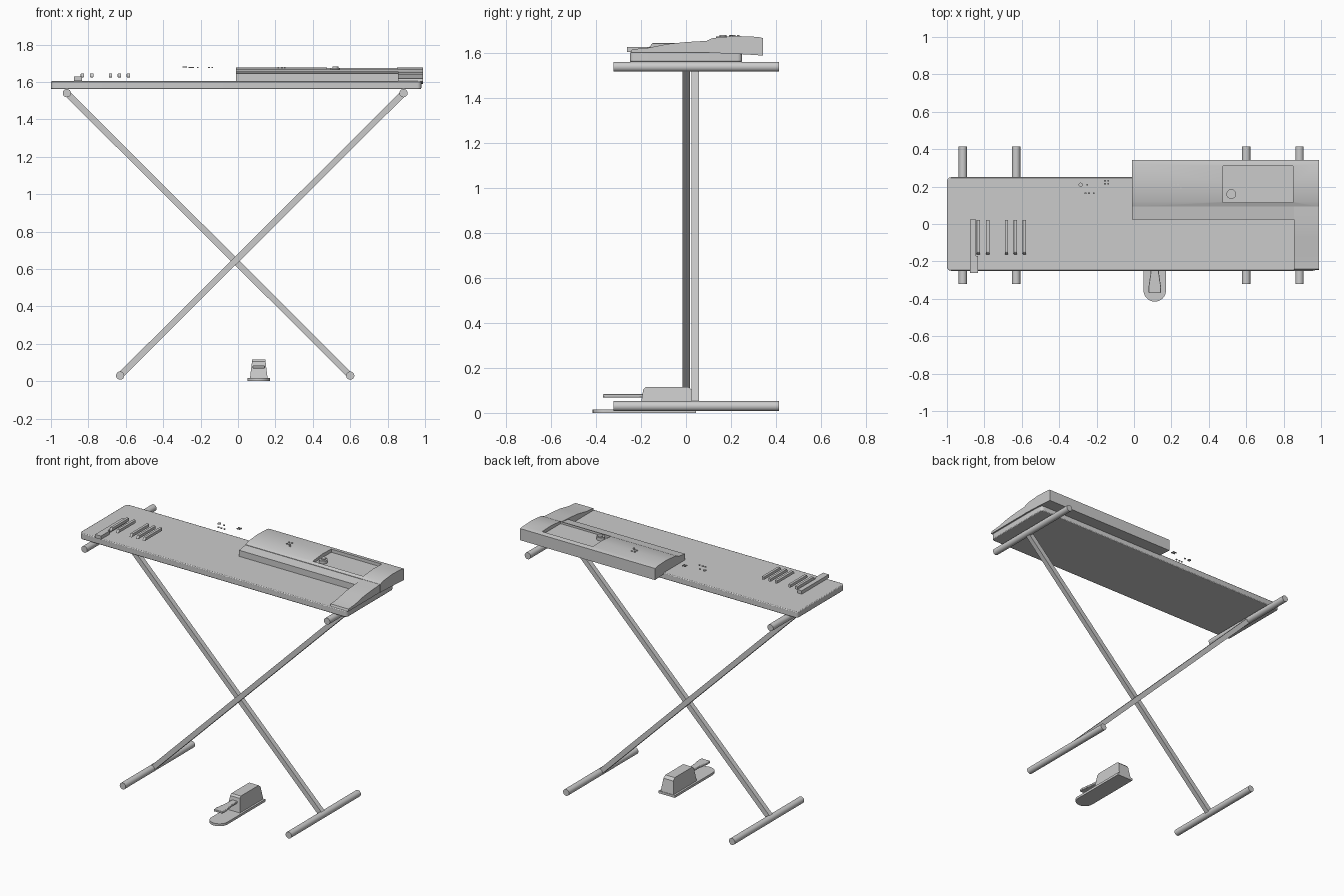
import bpy, bmesh, math
from mathutils import Vector

if "Cube" in bpy.data.objects:
    bpy.data.objects.remove(bpy.data.objects["Cube"])


def finish(name, bm, bevel=0.0, smooth=False):
    bmesh.ops.recalc_face_normals(bm, faces=bm.faces)
    me = bpy.data.meshes.new(name)
    bm.to_mesh(me)
    bm.free()
    ob = bpy.data.objects.new(name, me)
    bpy.context.collection.objects.link(ob)
    if bevel:
        m = ob.modifiers.new("bevel", 'BEVEL')
        m.width, m.segments = bevel, 2
    if smooth:
        bpy.ops.object.select_all(action='DESELECT')
        ob.select_set(True)
        bpy.context.view_layer.objects.active = ob
        bpy.ops.object.shade_smooth_by_angle(angle=math.radians(35))
    return ob


def prism(name, pts, a, b, axis='z', bevel=0.0, smooth=False, taper=None):
    """Extrude an outline: axis z uses (x, y) points, axis x uses (y, z) points."""
    bm = bmesh.new()

    def ring(h):
        return [bm.verts.new((h, p, q) if axis == 'x' else (p, q, h)) for p, q in pts]
    lo, hi = ring(a), ring(b)
    n = len(pts)
    bm.faces.new(lo[::-1])
    bm.faces.new(hi)
    for i in range(n):
        bm.faces.new((lo[i], lo[(i + 1) % n], hi[(i + 1) % n], hi[i]))
    if taper:
        taper(bm)
    return finish(name, bm, bevel, smooth)


def box(name, x0, x1, y0, y1, z0, z1, bevel=0.0):
    return prism(name, [(x0, y0), (x1, y0), (x1, y1), (x0, y1)], z0, z1, bevel=bevel)


def arc(cx, cy, r, a0, a1, n):
    return [(cx + r * math.cos(math.radians(a0 + (a1 - a0) * i / n)),
             cy + r * math.sin(math.radians(a0 + (a1 - a0) * i / n))) for i in range(n + 1)]


def strut(name, p, q, y, w):
    """Square bar between two (x, z) points."""
    d = (Vector(q) - Vector(p)).normalized()
    s = Vector((-d.y, d.x)) * w / 2
    p, q = Vector(p), Vector(q)
    bm = bmesh.new()
    rings = [[bm.verts.new((c.x, yy, c.y)) for c in (p - s, q - s, q + s, p + s)]
             for yy in (y - w / 2, y + w / 2)]
    bm.faces.new(rings[0])
    bm.faces.new(rings[1][::-1])
    for i in range(4):
        j = (i + 1) % 4
        bm.faces.new((rings[0][i], rings[0][j], rings[1][j], rings[1][i]))
    return finish(name, bm)


# Stand: four round crossbars and two crossed square struts
bars = {"top_bar_left": (-0.915, 1.54), "top_bar_right": (0.885, 1.54),
        "foot_bar_left": (-0.63, 0.03), "foot_bar_right": (0.60, 0.03)}
for name, (x, z) in bars.items():
    bpy.ops.mesh.primitive_cylinder_add(vertices=32, radius=0.022, depth=0.735,
                                        location=(x, 0.046, z), rotation=(math.pi / 2, 0, 0))
    bpy.context.object.name = name
    bpy.ops.object.shade_smooth_by_angle(angle=math.radians(35))
strut("strut_rising_right", bars["foot_bar_left"], bars["top_bar_right"], 0.001, 0.033)
strut("strut_rising_left", bars["foot_bar_right"], bars["top_bar_left"], 0.041, 0.033)

# Keyboard base board with rounded corners
r = 0.022
outline = (arc(0.98 - r, 0.25 - r, r, 0, 90, 5) + arc(-1 + r, 0.25 - r, r, 90, 180, 5)
           + arc(-1 + r, -0.25 + r, r, 180, 270, 5) + arc(0.98 - r, -0.25 + r, r, 270, 360, 5))
prism("base_board", outline, 1.562, 1.604, bevel=0.005, smooth=True)

# Rear control housing with a recessed display
housing = prism("control_housing",
                [(0.093, 1.603), (0.25, 1.596), (0.342, 1.59), (0.342, 1.668),
                 (0.32, 1.673), (0.22, 1.677), (0.12, 1.668), (0.093, 1.657)],
                -0.01, 0.99, 'x', smooth=True)
cutter = box("display_cutter", 0.475, 0.85, 0.115, 0.31, 1.652, 1.75)
cutter.hide_render = True
mod = housing.modifiers.new("display", 'BOOLEAN')
mod.operation, mod.object, mod.solver = 'DIFFERENCE', cutter, 'EXACT'
bpy.context.view_layer.objects.active = housing
bpy.ops.object.modifier_apply(modifier=mod.name)
bpy.data.objects.remove(cutter)

# Ledge in front of the housing, and the right end cheek
prism("key_ledge", [(0.025, 1.603), (0.1, 1.603), (0.1, 1.655), (0.025, 1.645)], -0.01, 0.86, 'x')
prism("right_cheek", [(-0.245, 1.603), (0.1, 1.603), (0.1, 1.656), (0.0, 1.65),
                      (-0.08, 1.642), (-0.17, 1.624), (-0.24, 1.618)], 0.855, 0.988, 'x', smooth=True)

# Knob and small buttons
for name, x, y, rad, z in (("dial", 0.52, 0.16, 0.026, 1.664), ("dial_cap", 0.52, 0.165, 0.016, 1.672),
                           ("round_button", -0.285, 0.21, 0.011, 1.679)):
    bpy.ops.mesh.primitive_cylinder_add(vertices=20, radius=rad, depth=0.02 if z < 1.675 else 0.005,
                                        location=(x, y, z))
    bpy.context.object.name = name
    bpy.ops.object.shade_smooth_by_angle(angle=math.radians(35))
for x, y in ((0.215, 0.235), (0.235, 0.235), (0.215, 0.21), (0.235, 0.21), (0.25, 0.195),
             (-0.25, 0.21), (-0.155, 0.23), (-0.138, 0.23), (-0.155, 0.215), (-0.138, 0.215),
             (-0.26, 0.165), (-0.24, 0.165), (-0.215, 0.165)):
    box("small_button", x - 0.005, x + 0.005, y - 0.004, y + 0.004, 1.675, 1.681)

# Five raised black keys and one white key
for x in (-0.832, -0.782, -0.682, -0.634, -0.586):
    prism("black_key", [(-0.165, 1.625), (0.022, 1.625), (0.022, 1.645), (-0.15, 1.645)],
          x - 0.009, x + 0.009, 'x', bevel=0.002)
prism("white_key", [(-0.876, 0.025), (-0.845, 0.025), (-0.845, -0.17), (-0.833, -0.17),
                    (-0.833, -0.262), (-0.876, -0.262)], 1.606, 1.629)

# Foot pedal: base plate, tapered body and treadle
cx = 0.111
plate = arc(cx, -0.355, 0.06, 180, 360, 16) + [(cx + 0.06, 0.045), (cx - 0.06, 0.045)]
prism("pedal_plate", plate, 0.0, 0.016, smooth=True)


def narrow_top(bm):
    for v in bm.verts:
        half = 0.047 - 0.012 * max(0, (v.co.z - 0.016) / 0.1)
        v.co.x = cx + math.copysign(half, v.co.x - cx)


prism("pedal_body", [(-0.205, 0.016), (0.042, 0.016), (0.028, 0.1), (0.01, 0.116),
                     (-0.178, 0.116), (-0.19, 0.105)], cx - 0.05, cx + 0.05, 'x', taper=narrow_top)
treadle = [(cx - 0.02, -0.19), (cx - 0.022, -0.26), (cx - 0.034, -0.34), (cx - 0.032, -0.37),
           (cx + 0.032, -0.37), (cx + 0.034, -0.34), (cx + 0.022, -0.26), (cx + 0.02, -0.19)]
prism("pedal_treadle", treadle, 0.069, 0.083, bevel=0.003, smooth=True)
